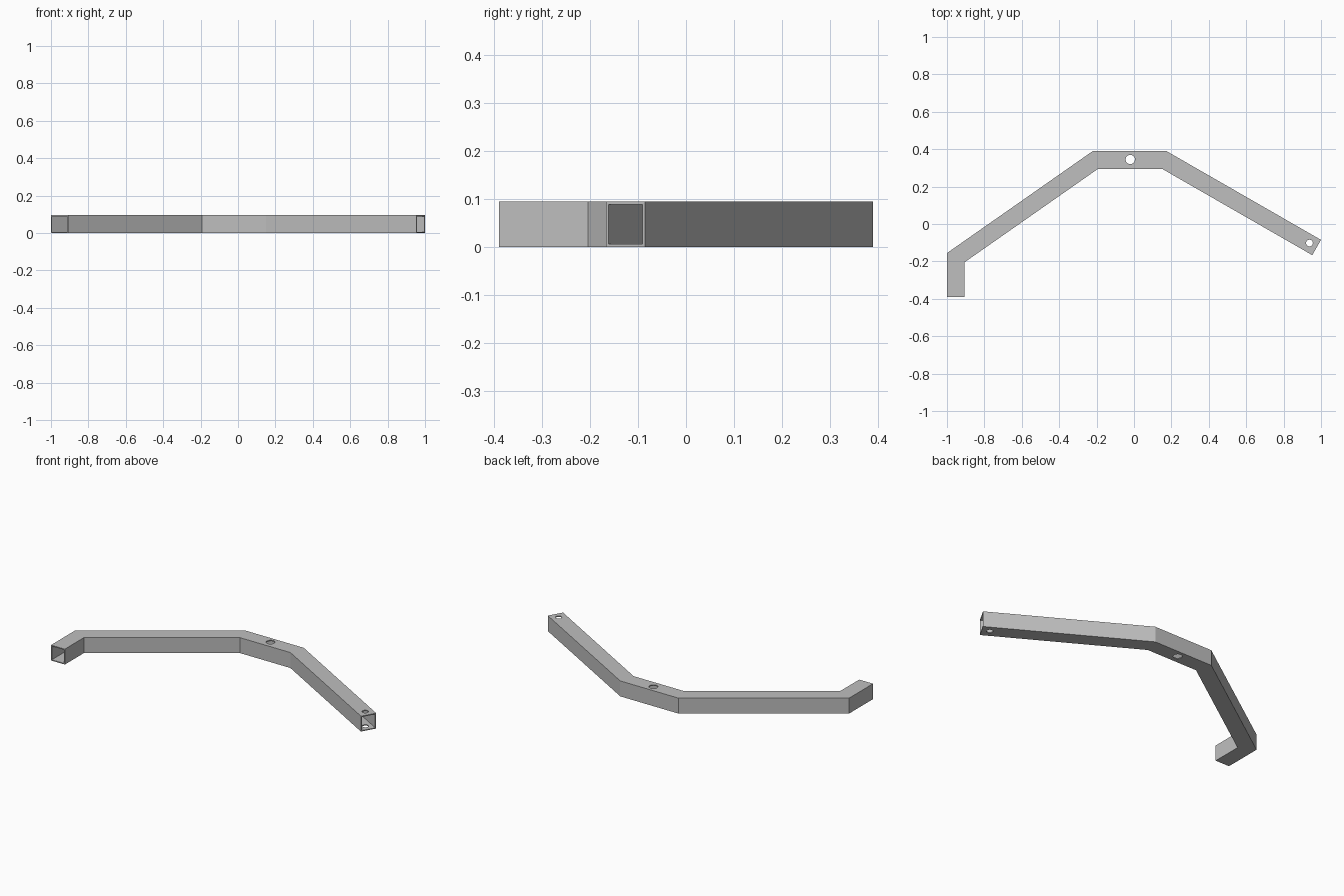
import bpy
import bmesh
from mathutils import Vector

HEIGHT, WIDTH, WALL = 0.095, 0.094, 0.006

if "Cube" in bpy.data.objects:
    bpy.data.objects.remove(bpy.data.objects["Cube"])

# Bare metal
metal = bpy.data.materials.new("grey_metal")
metal.use_nodes = True
grey = (0.52, 0.52, 0.52, 1)
metal.diffuse_color = grey
metal.node_tree.nodes["Principled BSDF"].inputs["Base Color"].default_value = grey

# Centre line of the bent tube, seen from above
path = [Vector(p) for p in ((-0.953, -0.389), (-0.953, -0.18), (-0.207, 0.342),
                            (0.1625, 0.342), (0.9765, -0.1257))]


def mitre(i):
    """Sideways vector at a path point, stretched so the width stays constant."""
    dirs = [(b - a).normalized() for a, b in zip(path, path[1:])]
    before, after = dirs[max(i - 1, 0)], dirs[min(i, len(dirs) - 1)]
    normals = [Vector((-d.y, d.x)) for d in (before, after)]
    mid = (normals[0] + normals[1]).normalized()
    return mid / mid.dot(normals[0])


def ring(bm, i, inset):
    """Square cross-section at a path point."""
    side = mitre(i) * (WIDTH / 2 - inset)
    low, high = inset, HEIGHT - inset
    corners = ((1, low), (1, high), (-1, high), (-1, low))
    return [bm.verts.new((*(path[i] + side * s), z)) for s, z in corners]


def bridge(bm, a, b):
    for k in range(4):
        n = (k + 1) % 4
        bm.faces.new((a[k], a[n], b[n], b[k]))


# Hollow square tube, open at both ends
bm = bmesh.new()
outer = [ring(bm, i, 0) for i in range(len(path))]
inner = [ring(bm, i, WALL) for i in range(len(path))]
for skin in (outer, inner):
    for a, b in zip(skin, skin[1:]):
        bridge(bm, a, b)
for end in (0, -1):
    bridge(bm, outer[end], inner[end])
bmesh.ops.recalc_face_normals(bm, faces=bm.faces)
mesh = bpy.data.meshes.new("bent_tube")
bm.to_mesh(mesh)
bm.free()
mesh.materials.append(metal)
tube = bpy.data.objects.new("bent_tube", mesh)
bpy.context.collection.objects.link(tube)

# Bolt holes drilled through the top and bottom walls
for name, x, y, radius in (("middle_hole", -0.02, 0.345, 0.025),
                           ("end_hole", 0.938, -0.102, 0.018)):
    bpy.ops.mesh.primitive_cylinder_add(vertices=32, radius=radius, depth=0.3,
                                        location=(x, y, HEIGHT / 2))
    cutter = bpy.context.object
    cutter.name = name + "_cutter"
    cutter.hide_render = True
    cutter.data.materials.append(metal)
    drill = tube.modifiers.new(name, 'BOOLEAN')
    drill.operation = 'DIFFERENCE'
    drill.solver = 'EXACT'
    drill.object = cutter
    bpy.context.view_layer.objects.active = tube
    bpy.ops.object.modifier_apply(modifier=name)
    bpy.data.objects.remove(cutter)
